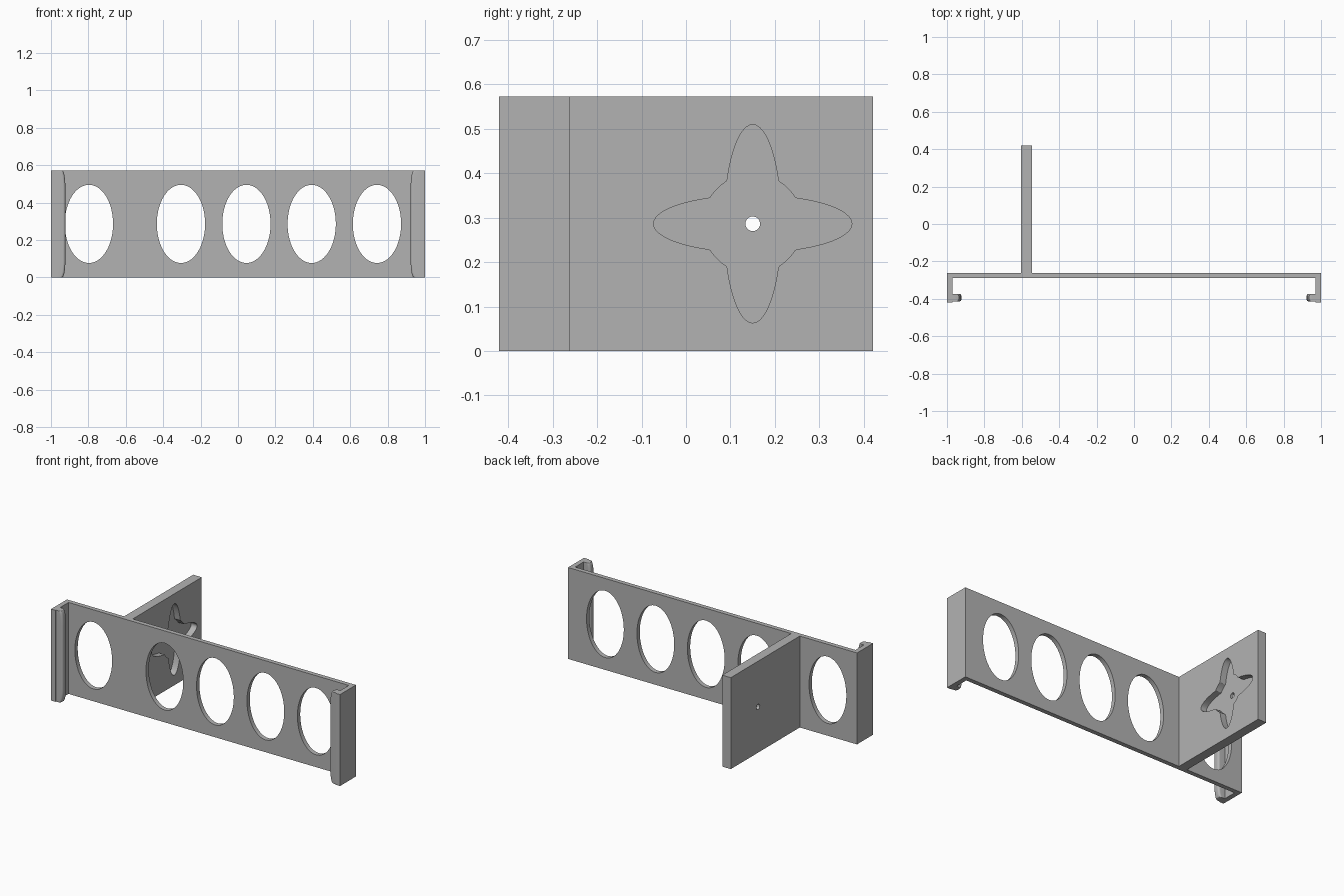
import bpy, bmesh
from math import sin, cos, pi, sqrt
from mathutils import Vector

if "Cube" in bpy.data.objects:
    bpy.data.objects.remove(bpy.data.objects["Cube"], do_unlink=True)

grey = bpy.data.materials.new("plain grey")
grey.use_nodes = True
grey.diffuse_color = (0.45, 0.45, 0.45, 1)
grey.node_tree.nodes["Principled BSDF"].inputs["Base Color"].default_value = grey.diffuse_color

HEIGHT = 0.572
MID = HEIGHT / 2


def finish(name, bm):
    bmesh.ops.recalc_face_normals(bm, faces=bm.faces[:])
    mesh = bpy.data.meshes.new(name)
    bm.to_mesh(mesh)
    bm.free()
    mesh.materials.append(grey)
    ob = bpy.data.objects.new(name, mesh)
    bpy.context.collection.objects.link(ob)
    return ob


def prism(name, points, direction):
    """Extrude a flat outline along a direction."""
    bm = bmesh.new()
    face = bm.faces.new([bm.verts.new(p) for p in points])
    new = bmesh.ops.extrude_face_region(bm, geom=[face])["geom"]
    bmesh.ops.translate(bm, vec=Vector(direction),
                        verts=[v for v in new if isinstance(v, bmesh.types.BMVert)])
    return finish(name, bm)


def select(ob):
    bpy.ops.object.select_all(action="DESELECT")
    ob.select_set(True)
    bpy.context.view_layer.objects.active = ob


def cut(target, cutter):
    cutter.hide_render = True
    mod = target.modifiers.new("cut", "BOOLEAN")
    mod.operation = "DIFFERENCE"
    mod.solver = "EXACT"
    mod.object = cutter
    select(target)
    bpy.ops.object.modifier_apply(modifier=mod.name)
    bpy.data.objects.remove(cutter, do_unlink=True)


# Frame: long back plate, two end flanges and one rear arm in a single outline
FRONT, INNER, BACK, REAR = -0.42, -0.29, -0.262, 0.42
ARM_L, ARM_R = -0.604, -0.545
outline = [(-1, FRONT), (-0.97, FRONT), (-0.97, INNER), (0.97, INNER), (0.97, FRONT),
           (1, FRONT), (1, BACK), (ARM_R, BACK), (ARM_R, REAR), (ARM_L, REAR),
           (ARM_L, BACK), (-1, BACK)]
frame = prism("bracket_frame", [(x, y, 0) for x, y in outline], (0, 0, HEIGHT))

# Oval windows through the back plate
angles = [2 * pi * i / 72 for i in range(72)]
for cx in (-0.797, -0.305, 0.045, 0.394, 0.743):
    oval = [(cx + 0.129 * cos(a), -0.34, MID + 0.209 * sin(a)) for a in angles]
    cut(frame, prism("oval_cutter", oval, (0, 0.13, 0)))


# Star recess in the arm: two crossed ellipses merged with a circle
def ellipse_radius(a, ry, rz):
    return 1 / sqrt((cos(a) / ry) ** 2 + (sin(a) / rz) ** 2)


STAR_Y, LONG, SHORT = 0.15, 0.223, 0.064
star = []
for i in range(180):
    a = 2 * pi * i / 180
    r = max(0.112, ellipse_radius(a, LONG, SHORT), ellipse_radius(a, SHORT, LONG))
    star.append((ARM_R + 0.03, STAR_Y + r * cos(a), MID + r * sin(a)))
cut(frame, prism("star_cutter", star, (-0.07, 0, 0)))

# Small shaft hole through the arm
shaft = [(ARM_R + 0.05, STAR_Y + 0.0165 * cos(a), MID + 0.0165 * sin(a)) for a in angles[::2]]
cut(frame, prism("shaft_cutter", shaft, (-0.2, 0, 0)))


# Clip ridges on the inside of each flange, round nosed and eased at both ends
def clip_ridge(name, side):
    bm = bmesh.new()
    rings = []
    ease = 0.09
    ends = [ease * (1 - cos(pi / 2 * i / 8)) for i in range(9)]
    for z in ends + [HEIGHT - e for e in reversed(ends)]:
        t = max(0, 1 - min(z, HEIGHT - z) / ease)
        tip = 0.923 + 0.017 * (1 - sqrt(1 - t * t))
        half, rad, cy = 0.021, 0.013, -0.394
        pts = [(0.975, cy - half)]
        for sign in (-1, 1):
            arc = [pi / 2 * i / 6 for i in range(7)]
            for a in (arc if sign < 0 else reversed(arc)):
                pts.append((tip + rad * (1 - sin(a)), cy + sign * (half - rad + rad * cos(a))))
        pts.append((0.975, cy + half))
        rings.append([bm.verts.new((side * x, y, z)) for x, y in pts])
    for low, high in zip(rings, rings[1:]):
        for i in range(len(low)):
            j = (i + 1) % len(low)
            bm.faces.new((low[i], low[j], high[j], high[i]))
    bm.faces.new(rings[0])
    bm.faces.new(rings[-1])
    return finish(name, bm)


parts = [frame, clip_ridge("left_clip_ridge", 1), clip_ridge("right_clip_ridge", -1)]
for ob in parts:
    select(ob)
    bpy.ops.object.shade_smooth_by_angle(angle=pi / 6)
